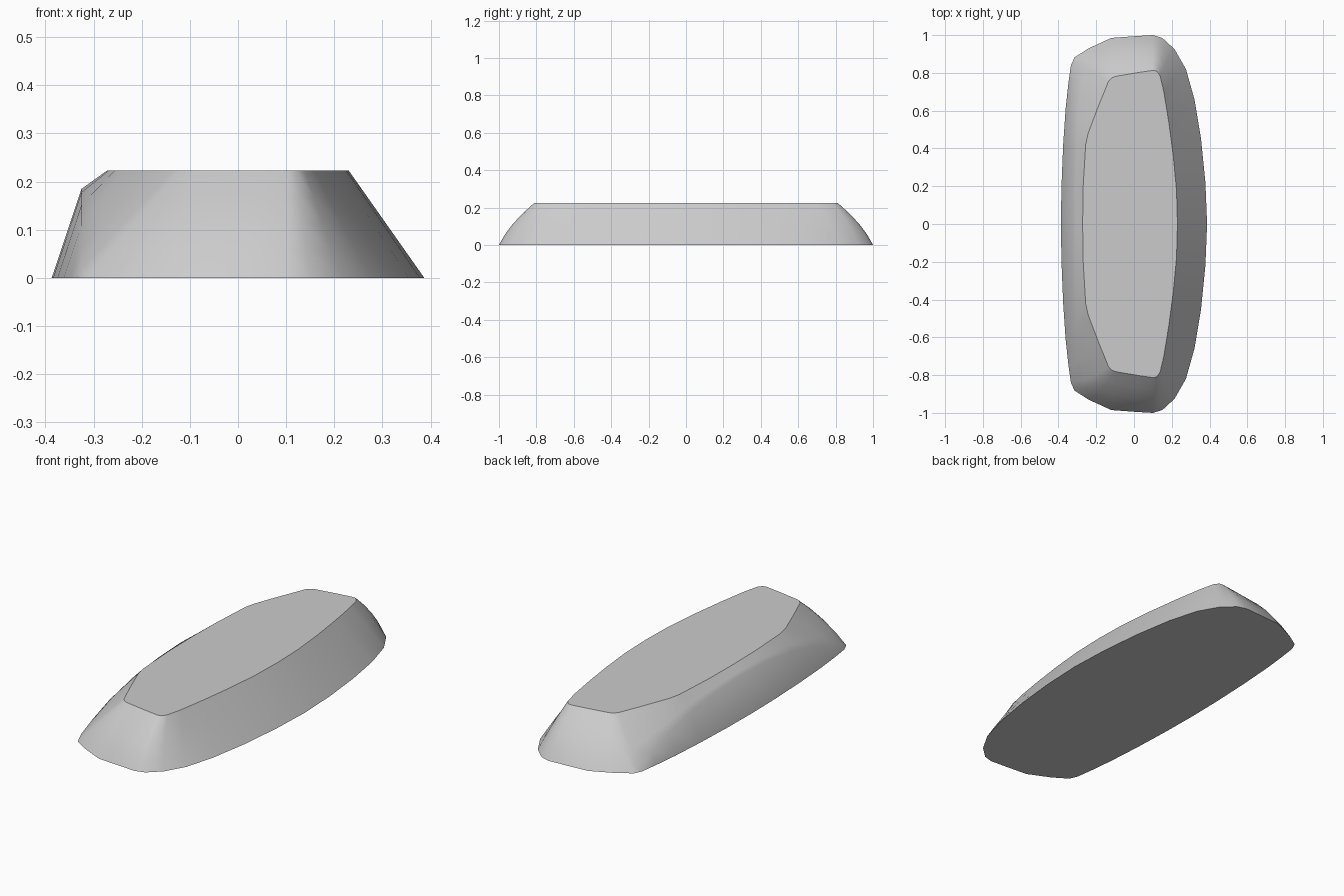
import bpy, bmesh

cube = bpy.data.objects.get("Cube")
if cube:
    bpy.data.objects.remove(cube)

TOP = 0.223        # height of the flat top
CREASE_X = -0.325  # the side crease lies in this plane

# Half outline, side to side: bottom x, y, top x, y, crease height, outward bulge
STATIONS = [
    (-.387, 0, -.272, 0, .185, 0),
    (-.384, .2, -.269, .2, .178, 0),
    (-.375, .42, -.256, .42, .152, 0),
    (-.362, .61, -.243, .48, .11, .005),
    (-.347, .75, -.19, .62, .06, .01),
    (-.334, .84, -.135, .755, .02, .015),
    (-.315, .882, -.12, .772, None, .02),
    (-.24, .93, -.105, .779, None, .02),
    (-.12, .985, -.09, .783, None, .02),
    (.0, .994, .03, .803, None, .02),
    (.10, 1, .10, .813, None, .02),
    (.15, .985, .12, .81, None, .018),
    (.215, .925, .138, .785, None, .013),
    (.275, .82, .158, .70, None, .008),
    (.32, .66, .184, .54, None, .004),
    (.355, .45, .208, .36, None, 0),
    (.378, .22, .225, .18, None, 0),
    (.387, 0, .23, 0, None, 0),
]


def wall_curve(bx, by, tx, ty, crease, bulge):
    """Five points up the wall, from the bottom edge to the top edge."""
    points = [(bx, by, 0)]
    start, steps = (bx, by, 0), 4
    if crease is not None:
        start, steps = (CREASE_X, by - crease * .06, crease), 3
        points.append(start)
    for i in range(1, steps + 1):
        t = i / steps
        x, y, z = (a + (b - a) * t for a, b in zip(start, (tx, ty, TOP)))
        points.append((x, y + bulge * 4 * t * (1 - t), z))
    return points


# Close the outline by mirroring front to back
half = [wall_curve(*s) for s in STATIONS]
mirrored = [[(x, -y, z) for x, y, z in c] for c in half[-2:0:-1]]
bm = bmesh.new()
columns = [[bm.verts.new(p) for p in c] for c in half + mirrored]

# Sloping walls
for a, b in zip(columns, columns[1:] + columns[:1]):
    for i in range(4):
        bm.faces.new((a[i], a[i + 1], b[i + 1], b[i])).smooth = True

# Flat top and underside with sharp rims
for level in (0, -1):
    cap = bm.faces.new([c[level] for c in columns])
    for edge in cap.edges:
        edge.smooth = False
bmesh.ops.recalc_face_normals(bm, faces=bm.faces)

mesh = bpy.data.meshes.new("tapered_block")
bm.to_mesh(mesh)
bm.free()
block = bpy.data.objects.new("tapered_block", mesh)
bpy.context.collection.objects.link(block)

# Plain grey finish
grey = bpy.data.materials.new("light_grey")
grey.use_nodes = True
colour = (.6, .6, .6, 1)
grey.diffuse_color = colour
grey.node_tree.nodes["Principled BSDF"].inputs["Base Color"].default_value = colour
mesh.materials.append(grey)
